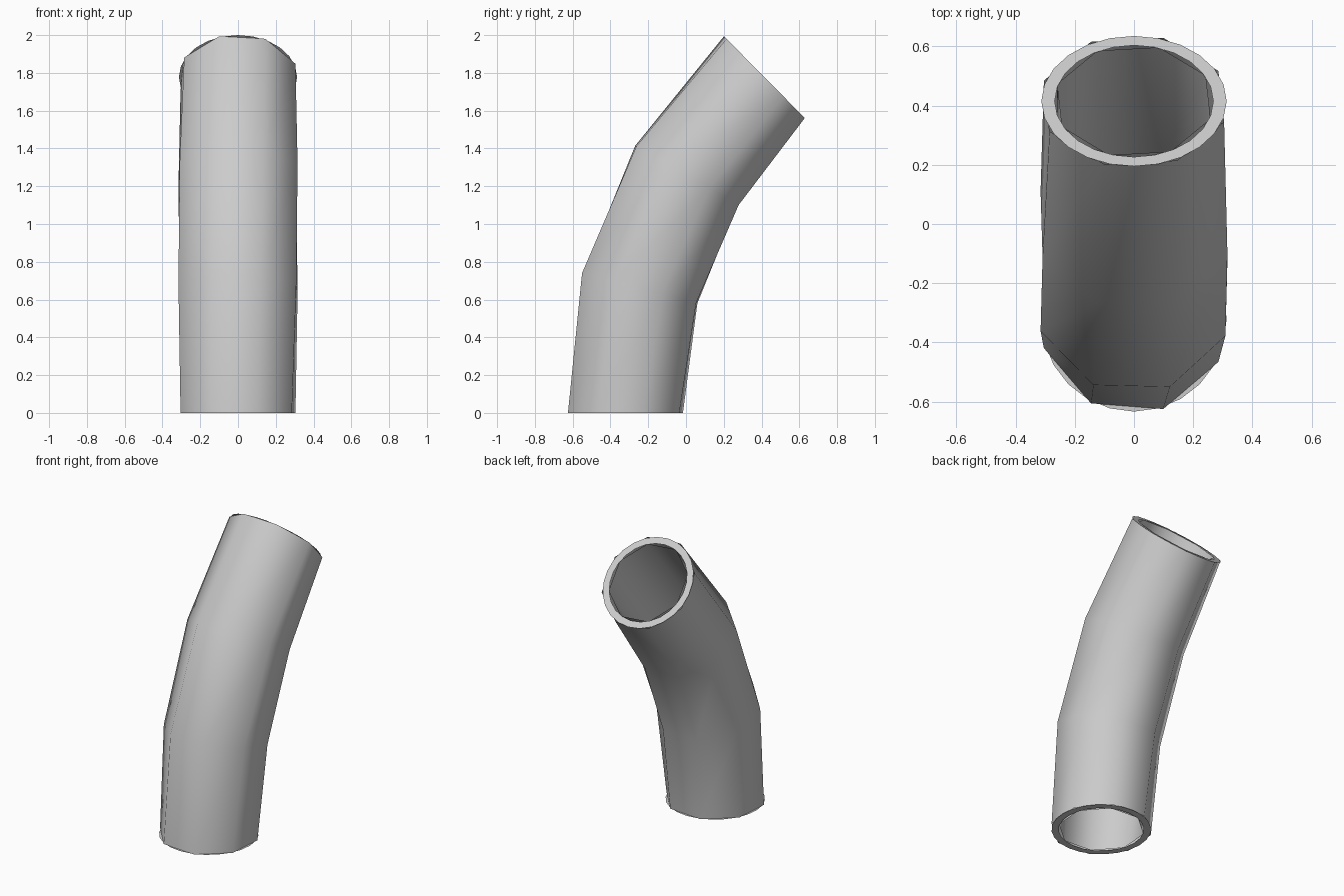
import bpy
import bmesh
import math
from mathutils import Vector

if "Cube" in bpy.data.objects:
    bpy.data.objects.remove(bpy.data.objects["Cube"])

# stations along the bend: front point, back point (y, z), outer radius, inner radius, twist
STATIONS = [
    ((-0.633, 0.00), (-0.008, 0.00), 0.320, 0.272, 18),
    ((-0.55, 0.74), (0.06, 0.58), 0.338, 0.287, 21),
    ((-0.27, 1.415), (0.28, 1.10), 0.338, 0.287, 24),
    ((0.195, 2.00), (0.635, 1.555), 0.320, 0.272, 27),
]


def ring(bm, station, radius, sides, twist):
    front, back = (Vector((0, y, z)) for y, z in station[:2])
    centre = (front + back) / 2
    across = (back - front).normalized()
    verts = []
    for i in range(sides):
        a = math.radians(twist) + math.tau * i / sides
        verts.append(bm.verts.new(centre + radius * (Vector((math.cos(a), 0, 0)) + across * math.sin(a))))
    return verts


def bridge(bm, a, b, flip=False):
    n = len(a)
    for i in range(n):
        j = (i + 1) % n
        face = [a[i], a[j], b[j], b[i]]
        bm.faces.new(face[::-1] if flip else face)


def finish(bm, name, smooth):
    mesh = bpy.data.meshes.new(name)
    for f in bm.faces:
        f.smooth = smooth
    bm.to_mesh(mesh)
    bm.free()
    obj = bpy.data.objects.new(name, mesh)
    bpy.context.collection.objects.link(obj)


# eight-sided smooth pipe walls, outside and inside
for name, index, flip in (("outer_wall", 2, False), ("inner_wall", 3, True)):
    bm = bmesh.new()
    rings = [ring(bm, s, s[index], 8, s[4]) for s in STATIONS]
    for a, b in zip(rings, rings[1:]):
        bridge(bm, a, b, flip)
    finish(bm, name, True)

# flat round rims closing the wall thickness at both ends
for name, station, flip in (("bottom_rim", STATIONS[0], True), ("top_rim", STATIONS[-1], False)):
    bm = bmesh.new()
    outer = ring(bm, station, 0.313, 24, 0)
    inner = ring(bm, station, 0.268, 24, 0)
    bridge(bm, outer, inner, flip)
    finish(bm, name, False)
